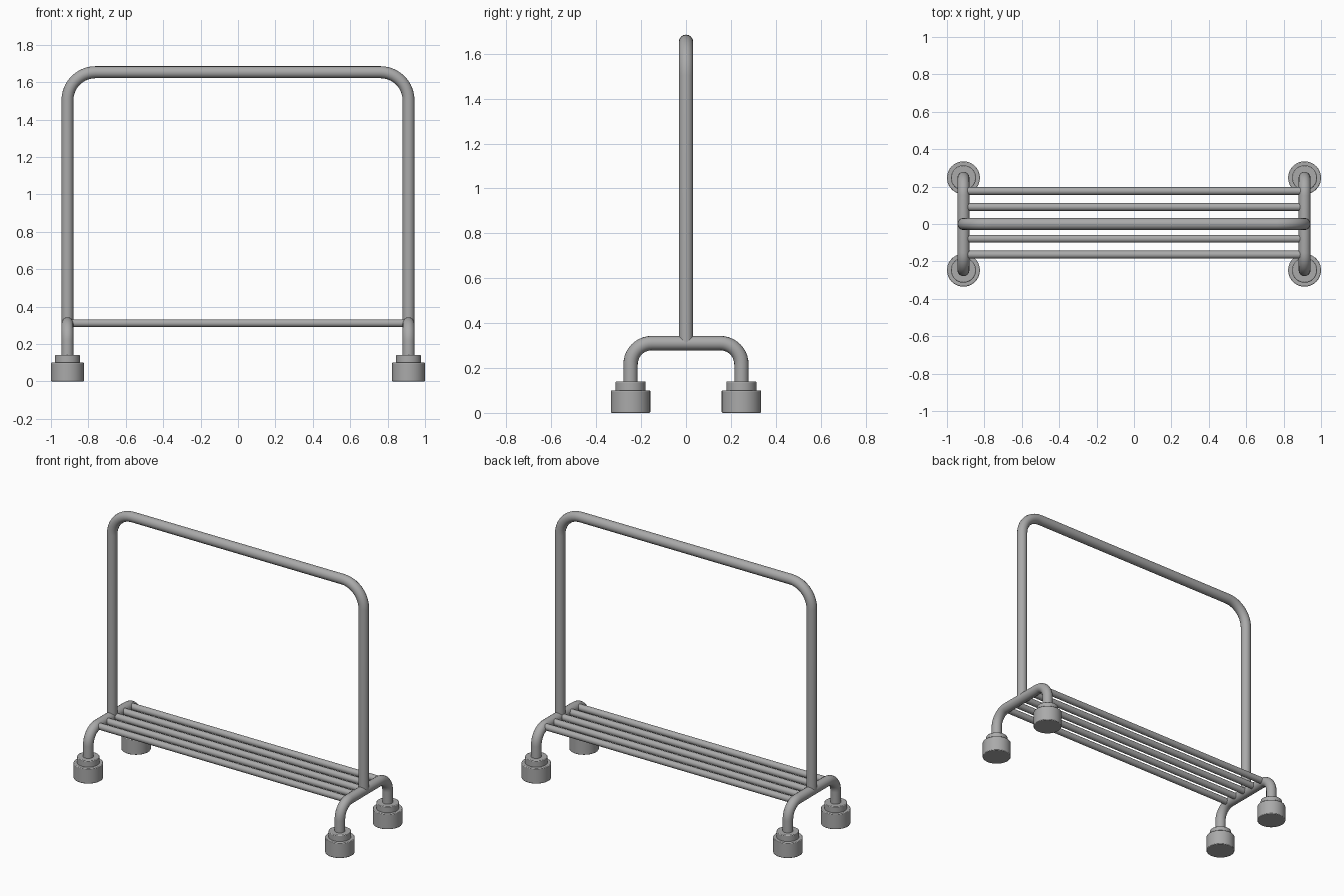
import bpy
import math
from mathutils import Vector

cube = bpy.data.objects.get("Cube")
if cube:
    bpy.data.objects.remove(cube, do_unlink=True)

TUBE_R, BAR_R = 0.032, 0.021
SIDE_X, LEG_Y, SHELF_Z = 0.912, 0.247, 0.311
TOP_Z, COLLAR_Z = 1.653, 0.14

metal = bpy.data.materials.new("grey_metal")
metal.use_nodes = True
GREY = (0.4, 0.4, 0.4, 1)
metal.diffuse_color = GREY
metal.node_tree.nodes["Principled BSDF"].inputs["Base Color"].default_value = GREY


def finish(obj, name):
    obj.name = name
    obj.data.materials.append(metal)
    bpy.ops.object.select_all(action="DESELECT")
    obj.select_set(True)
    bpy.context.view_layer.objects.active = obj


def rounded_path(corners, radius, steps=10):
    """Replace each inner right-angle corner with an arc."""
    pts = [Vector(c) for c in corners]
    path = [pts[0]]
    for a, b, c in zip(pts, pts[1:], pts[2:]):
        u, v = (a - b).normalized(), (c - b).normalized()
        centre = b + (u + v) * radius
        for i in range(steps + 1):
            t = math.pi / 2 * i / steps
            path.append(centre - v * radius * math.cos(t) - u * radius * math.sin(t))
    return path + [pts[-1]]


def tube(name, path, radius):
    curve = bpy.data.curves.new(name, "CURVE")
    curve.dimensions = "3D"
    curve.bevel_depth = radius
    curve.bevel_resolution = 6
    curve.use_fill_caps = True
    spline = curve.splines.new("POLY")
    spline.points.add(len(path) - 1)
    for point, co in zip(spline.points, path):
        point.co = (*co, 1)
    obj = bpy.data.objects.new(name, curve)
    bpy.context.collection.objects.link(obj)
    finish(obj, name)
    bpy.ops.object.convert(target="MESH")
    bpy.ops.object.shade_smooth_by_angle(angle=math.radians(40))


def disc(name, x, y, radius, bottom, top):
    bpy.ops.mesh.primitive_cylinder_add(
        vertices=40, radius=radius, depth=top - bottom,
        location=(x, y, (bottom + top) / 2))
    obj = bpy.context.object
    finish(obj, name)
    bevel = obj.modifiers.new("soft_rim", "BEVEL")
    bevel.width = 0.004
    bevel.segments = 2
    bpy.ops.object.shade_smooth_by_angle(angle=math.radians(40))


# Hanging frame
tube("hanging_frame", rounded_path(
    [(-SIDE_X, 0, SHELF_Z), (-SIDE_X, 0, TOP_Z),
     (SIDE_X, 0, TOP_Z), (SIDE_X, 0, SHELF_Z)], 0.15), TUBE_R)

# Bent legs with feet
for side, x in (("left", SIDE_X), ("right", -SIDE_X)):
    tube(side + "_leg_tube", rounded_path(
        [(x, -LEG_Y, 0.1), (x, -LEG_Y, SHELF_Z),
         (x, LEG_Y, SHELF_Z), (x, LEG_Y, 0.1)], 0.095), TUBE_R)
    for end, y in (("front", -LEG_Y), ("back", LEG_Y)):
        disc(f"{end}_{side}_foot", x, y, 0.088, 0, 0.1)
        disc(f"{end}_{side}_collar", x, y, 0.067, 0.095, COLLAR_Z)

# Shelf bars
for i in range(5):
    y = 0.006 + (i - 2) * 0.085
    tube(f"shelf_bar_{i + 1}", [(-SIDE_X, y, SHELF_Z), (SIDE_X, y, SHELF_Z)], BAR_R)
